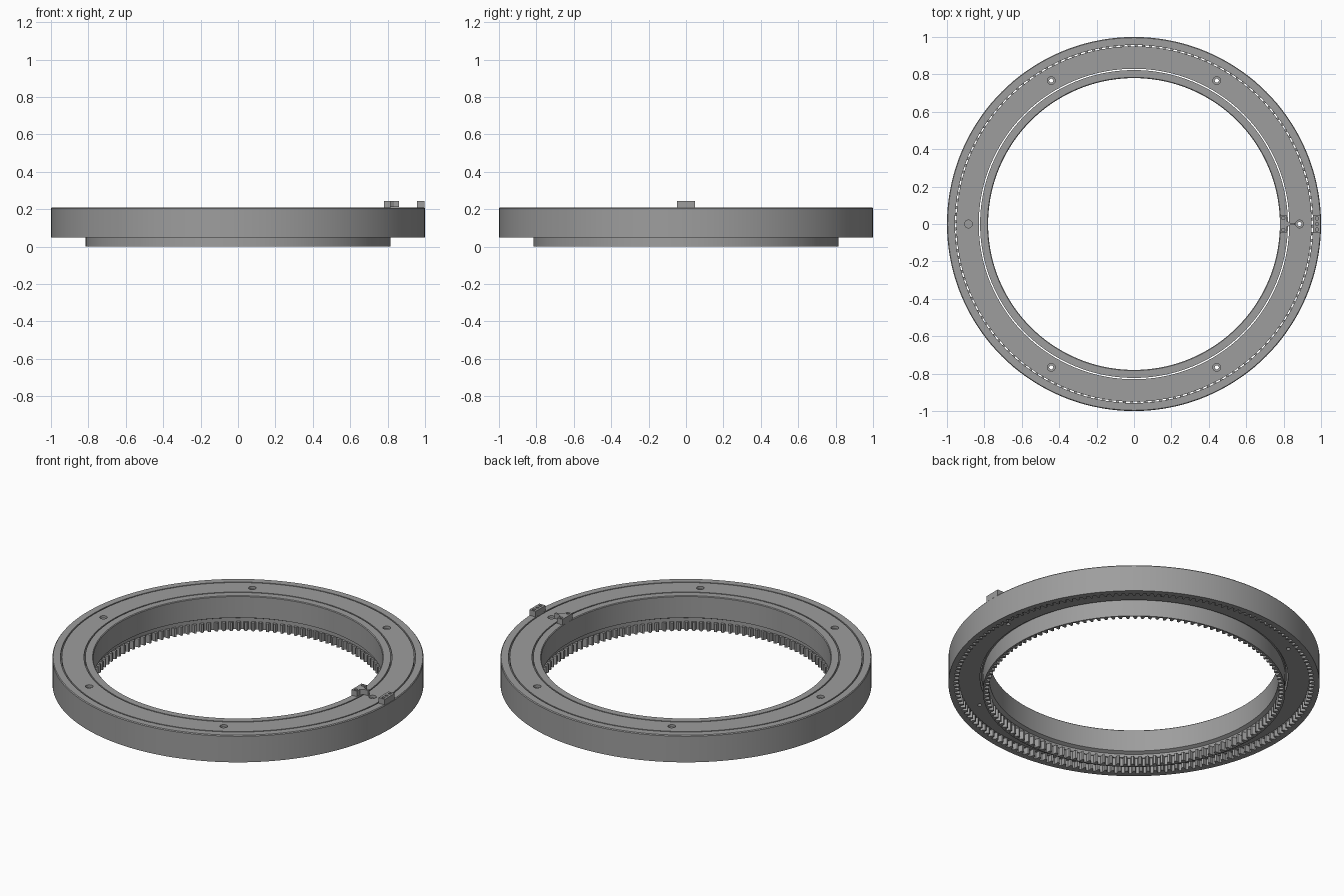
import bpy, bmesh, math

if "Cube" in bpy.data.objects:
    bpy.data.objects.remove(bpy.data.objects["Cube"])

TAU = 2 * math.pi
grey = bpy.data.materials.new("machined grey")
grey.diffuse_color = (0.34, 0.34, 0.34, 1)
grey.use_nodes = True
grey.node_tree.nodes["Principled BSDF"].inputs["Base Color"].default_value = grey.diffuse_color


def finish(name, bm):
    bmesh.ops.recalc_face_normals(bm, faces=bm.faces)
    me = bpy.data.meshes.new(name)
    bm.to_mesh(me)
    bm.free()
    me.materials.append(grey)
    ob = bpy.data.objects.new(name, me)
    bpy.context.collection.objects.link(ob)
    return ob


def smooth(ob):
    bpy.ops.object.select_all(action='DESELECT')
    ob.select_set(True)
    bpy.context.view_layer.objects.active = ob
    bpy.ops.object.shade_smooth_by_angle(angle=math.radians(25))


def sweep(name, sections):
    """Join closed (r, z) sections placed at (angle, section) around the axis."""
    bm = bmesh.new()
    loops = [[bm.verts.new((r * math.cos(a), r * math.sin(a), z)) for r, z in sec]
             for a, sec in sections]
    for i, a in enumerate(loops):
        b = loops[(i + 1) % len(loops)]
        for j in range(len(a)):
            k = (j + 1) % len(a)
            bm.faces.new((a[j], a[k], b[k], b[j]))
    return finish(name, bm)


def lathe(name, profile, steps=144):
    ob = sweep(name, [(TAU * i / steps, profile) for i in range(steps)])
    smooth(ob)
    return ob


def inner_gear(name, teeth, outer, root, tip, z0, z1):
    """Ring with trapezoid teeth pointing at the axis."""
    sections = []
    for t in range(teeth):
        for f, r in ((0, root), (0.36, root), (0.54, tip), (0.82, tip)):
            sections.append((TAU * (t + f) / teeth,
                             [(outer, z0), (outer, z1), (r, z1), (r, z0)]))
    ob = sweep(name, sections)
    smooth(ob)
    return ob


def cylinder(bm, x, y, z0, z1, r0, r1, n=20):
    res = bmesh.ops.create_cone(bm, cap_ends=True, segments=n, radius1=r0, radius2=r1, depth=z1 - z0)
    bmesh.ops.translate(bm, verts=res['verts'], vec=(x, y, (z0 + z1) / 2))


def cut(ob, name, cylinders):
    """Subtract a list of cylinders (x, y, z0, z1, r0, r1), one cutter per entry."""
    for i, c in enumerate(cylinders):
        bm = bmesh.new()
        cylinder(bm, *c)
        cutter = finish(f"{name}_{i}", bm)
        cutter.hide_render = True
        cutter.hide_viewport = True
        mod = ob.modifiers.new(name, 'BOOLEAN')
        mod.operation = 'DIFFERENCE'
        mod.object = cutter
        mod.solver = 'EXACT'


def extrude(name, outline, z0, z1):
    bm = bmesh.new()
    face = bm.faces.new([bm.verts.new((x, y, z0)) for x, y in outline])
    up = bmesh.ops.extrude_face_region(bm, geom=[face])['geom']
    bmesh.ops.translate(bm, verts=[v for v in up if isinstance(v, bmesh.types.BMVert)],
                        vec=(0, 0, z1 - z0))
    return finish(name, bm)


# Outer ring with its toothed lower lip
lathe("outer_ring", [(0.97, 0.05), (1.0, 0.05), (1.0, 0.205), (0.996, 0.21),
                     (0.957, 0.21), (0.957, 0.09), (0.97, 0.09)])
inner_gear("outer_ring_teeth", 156, 0.975, 0.97, 0.945, 0.05, 0.088)

# Middle disc with six countersunk bolt holes
disc = lathe("middle_disc", [(0.83, 0.09), (0.95, 0.09), (0.95, 0.21), (0.83, 0.21)])
spots = [(0.885 * math.cos(TAU * i / 6), 0.885 * math.sin(TAU * i / 6)) for i in range(6)]
cut(disc, "bolt_hole", [(x, y, 0.0, 0.3, 0.011, 0.011) for x, y in spots])
cut(disc, "countersink", [(x, y, 0.195, 0.3, 0.021, 0.021) for x, y in spots])

# Inner ring, undercut above its gear
lathe("inner_ring", [(0.80, 0.048), (0.815, 0.048), (0.815, 0.10), (0.823, 0.10), (0.823, 0.21),
                     (0.784, 0.21), (0.78, 0.206), (0.78, 0.08), (0.80, 0.07)])
inner_gear("inner_ring_teeth", 126, 0.815, 0.806, 0.783, 0.0, 0.05)

# Index block and pointer on the inner ring
block = extrude("index_block", [(0.78, -0.047), (0.815, -0.047), (0.815, 0.047), (0.78, 0.047)], 0.2, 0.243)
cut(block, "index_block_hole", [(0.798, s * 0.032, 0.215, 0.3, 0.009, 0.009) for s in (-1, 1)])
extrude("pointer", [(0.815, -0.018), (0.835, -0.006), (0.86, -0.006),
                    (0.86, 0.006), (0.835, 0.006), (0.815, 0.018)], 0.212, 0.243)

# Stop block on the outer ring
stop = extrude("stop_block", [(0.957, -0.047), (0.998, -0.047), (0.998, 0.047), (0.957, 0.047)], 0.2, 0.243)
cut(stop, "stop_block_hole", [(0.978, y, 0.215, 0.3, 0.009, 0.009) for y in (-0.03, 0, 0.03)])
